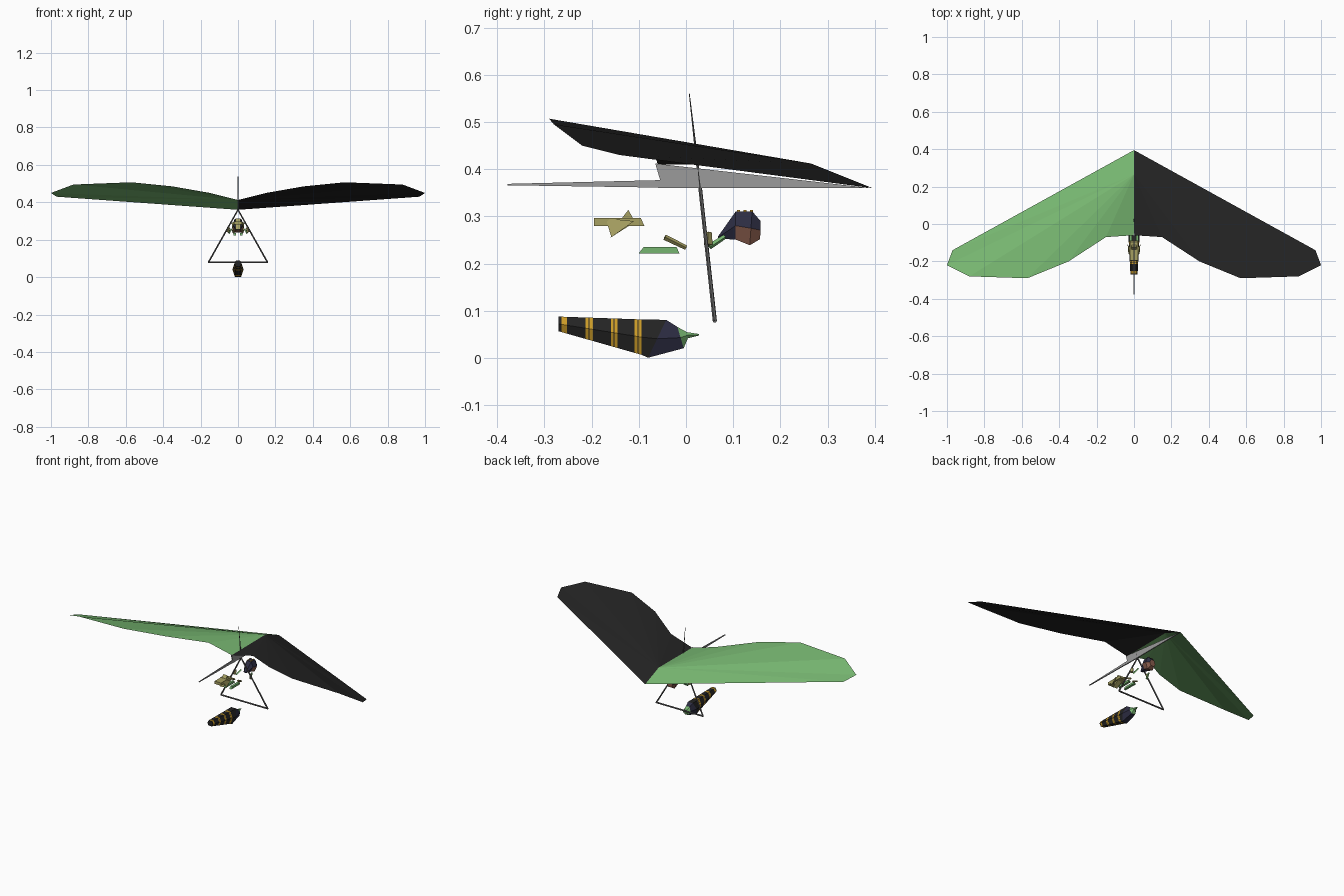
import bpy, bmesh, math
from mathutils import Vector

if "Cube" in bpy.data.objects:
    bpy.data.objects.remove(bpy.data.objects["Cube"])


def mat(name, r, g, b):
    m = bpy.data.materials.new(name)
    m.diffuse_color = (r, g, b, 1)
    m.use_nodes = True
    m.node_tree.nodes["Principled BSDF"].inputs["Base Color"].default_value = m.diffuse_color
    return m


GREEN = mat("leaf green", 0.18, 0.46, 0.16)
BLACK = mat("black", 0.017, 0.017, 0.017)
GREY = mat("light grey", 0.33, 0.33, 0.33)
TUBE = mat("dark grey", 0.11, 0.11, 0.11)
KHAKI = mat("khaki", 0.38, 0.35, 0.12)
NAVY = mat("navy", 0.026, 0.026, 0.055)
YELLOW = mat("amber", 0.60, 0.33, 0.02)
SKIN = mat("tan skin", 0.25, 0.11, 0.075)


def mesh(name, verts, faces, mats, rule=None, fix=True):
    me = bpy.data.meshes.new(name)
    me.from_pydata(verts, [], faces)
    for m in mats:
        me.materials.append(m)
    bm = bmesh.new()
    bm.from_mesh(me)
    if fix:
        bmesh.ops.recalc_face_normals(bm, faces=bm.faces)
    bm.to_mesh(me)
    bm.free()
    if rule:
        for p in me.polygons:
            p.material_index = rule(p)
    ob = bpy.data.objects.new(name, me)
    bpy.context.collection.objects.link(ob)
    return ob


def tube(name, a, b, r1, r2, m, n=6):
    """Tapered rod between two points."""
    a, b = Vector(a), Vector(b)
    q = (b - a).to_track_quat('Z', 'Y')
    vs = [p + q @ Vector((r * math.cos(t), r * math.sin(t), 0))
          for p, r in ((a, r1), (b, r2))
          for t in [2 * math.pi * i / n for i in range(n)]]
    fs = [(i, (i + 1) % n, n + (i + 1) % n, n + i) for i in range(n)]
    fs += [tuple(range(n)), tuple(range(n, 2 * n))]
    return mesh(name, vs, fs, [m])


def plate(name, outline, x, half, m):
    """Side outline in y, z given a width along x."""
    n = len(outline)
    vs = [(x + s * half, y, z) for s in (-1, 1) for y, z in outline]
    fs = [(i, (i + 1) % n, n + (i + 1) % n, n + i) for i in range(n)]
    fs += [tuple(range(n)), tuple(range(n, 2 * n))]
    return mesh(name, vs, fs, [m])


def loft(name, sections, mats, ids=None, rule=None):
    """Hexagonal rings: (y bottom, z bottom, y top, z top, half width)."""
    vs, fs = [], []
    for yb, zb, yt, zt, w in sections:
        for kx, t in ((.55, 0), (1, .5), (.55, 1), (-.55, 1), (-1, .5), (-.55, 0)):
            vs.append((kx * w, yb + (yt - yb) * t, zb + (zt - zb) * t))
    for s in range(len(sections) - 1):
        for i in range(6):
            j = (i + 1) % 6
            fs.append((s * 6 + i, s * 6 + j, s * 6 + 6 + j, s * 6 + 6 + i))
    fs += [tuple(range(6)), tuple(range(len(vs) - 6, len(vs)))]
    if ids:
        rule = lambda p: ids[min(p.index // 6, len(ids) - 1)] if p.index < len(fs) - 2 else (
            ids[0] if p.index == len(fs) - 2 else ids[-1])
    return mesh(name, vs, fs, mats, rule)


# Sail halves: nose, leading edge, tip, scalloped trailing edge, fan from a keel ridge point
half_sail = [(0, .395, .36), (.97, -.14, .43), (1, -.22, .45), (.88, -.28, .495),
             (.57, -.29, .507), (.35, -.20, .485), (.15, -.07, .45), (0, -.06, .41)]
ridge = (0, .265, .412)
for name, s, m in (("right_sail", 1, BLACK), ("left_sail", -1, GREEN)):
    vs = [(s * x, y, z) for x, y, z in half_sail + [ridge]]
    fs = [(i, i + 1, 8) if s > 0 else (i + 1, i, 8) for i in range(7)]
    mesh(name, vs, fs, [m], fix=False)

# Keel fin, rear keel spike and king post
plate("keel_fin", [(.392, .36), (-.065, .412), (-.055, .378), (-.06, .36)], 0, .003, GREY)
plate("keel_tail", [(-.05, .361), (-.05, .377), (-.378, .369), (-.378, .366)], 0, .003, GREY)
tube("king_post", (0, .03, .36), (0, .007, .56), .004, .001, TUBE)

# Triangular control frame
for s in (-1, 1):
    tube("control_upright", (0, .03, .36), (s * .158, .061, .079), .004, .0045, TUBE)
tube("control_base_bar", (-.16, .061, .079), (.16, .061, .079), .0045, .0045, TUBE)


# Harness pod with amber bands, navy shoulder and green collar
def pod(y):
    t = (y + .27) / .19
    top = .088 - .0065 * t
    return (y, .057 - .054 * t, y, top, .019 + .010 * t)


cuts = [-.27, -.264, -.260, -.252, -.213, -.206, -.204, -.197, -.159, -.153, -.151,
        -.145, -.109, -.103, -.101, -.094]
rings = [pod(y) for y in cuts]
rings += [(-.08, .001, -.042, .081, .030), (-.005, .021, -.018, .066, .022),
          (.004, .042, .002, .055, .012), (.028, .048, .028, .051, .003)]
ids = [0, 1, 0, 0] + [1, 0, 1, 0] * 3
ids[2] = 1
ids += [2, 3, 3]
loft("harness_pod", rings, [BLACK, YELLOW, NAVY, GREEN], ids)

# Helmet with open face
loft("helmet", [(.068, .253, .068, .258, .010), (.105, .251, .105, .310, .028),
                (.135, .239, .140, .311, .032), (.157, .252, .158, .290, .020)],
     [NAVY, SKIN], rule=lambda p: int(p.center.y > .118 and p.center.z < .279))
for y in (.108, .122, .136):
    for s in (-1, 1):
        plate("helmet_mark", [(y, .309), (y + .006, .309), (y + .006, .3135), (y, .3135)],
              s * .010, .003, YELLOW)

# Khaki torso pieces with splayed flaps
plate("vest_panel", [(-.195, .28), (-.088, .28), (-.096, .297), (-.195, .297)], 0, .022, KHAKI)
plate("vest_collar", [(-.16, .255), (-.108, .288), (-.122, .314), (-.142, .288)], 0, .014, KHAKI)
for s in (-1, 1):
    mesh("vest_flap", [(s * .020, -.17, .296), (s * .034, -.11, .290), (s * .030, -.158, .256),
                       (s * .018, -.13, .284)],
         [(0, 1, 2), (0, 1, 3), (1, 2, 3), (2, 0, 3)], [KHAKI])
    # Forearms, sleeves and hands
    plate("forearm", [(-.10, .222), (-.014, .222), (-.020, .235), (-.090, .235)],
          s * .018, .007, GREEN)
    tube("sleeve", (s * .030, -.045, .256), (s * .022, 0, .234), .006, .005, KHAKI, 4)
    tube("hand", (s * .056, .047, .240), (s * .050, .047, .266), .009, .008, KHAKI, 4)
    tube("cuff", (s * .048, .050, .236), (s * .036, .082, .257), .006, .005, GREEN, 4)
